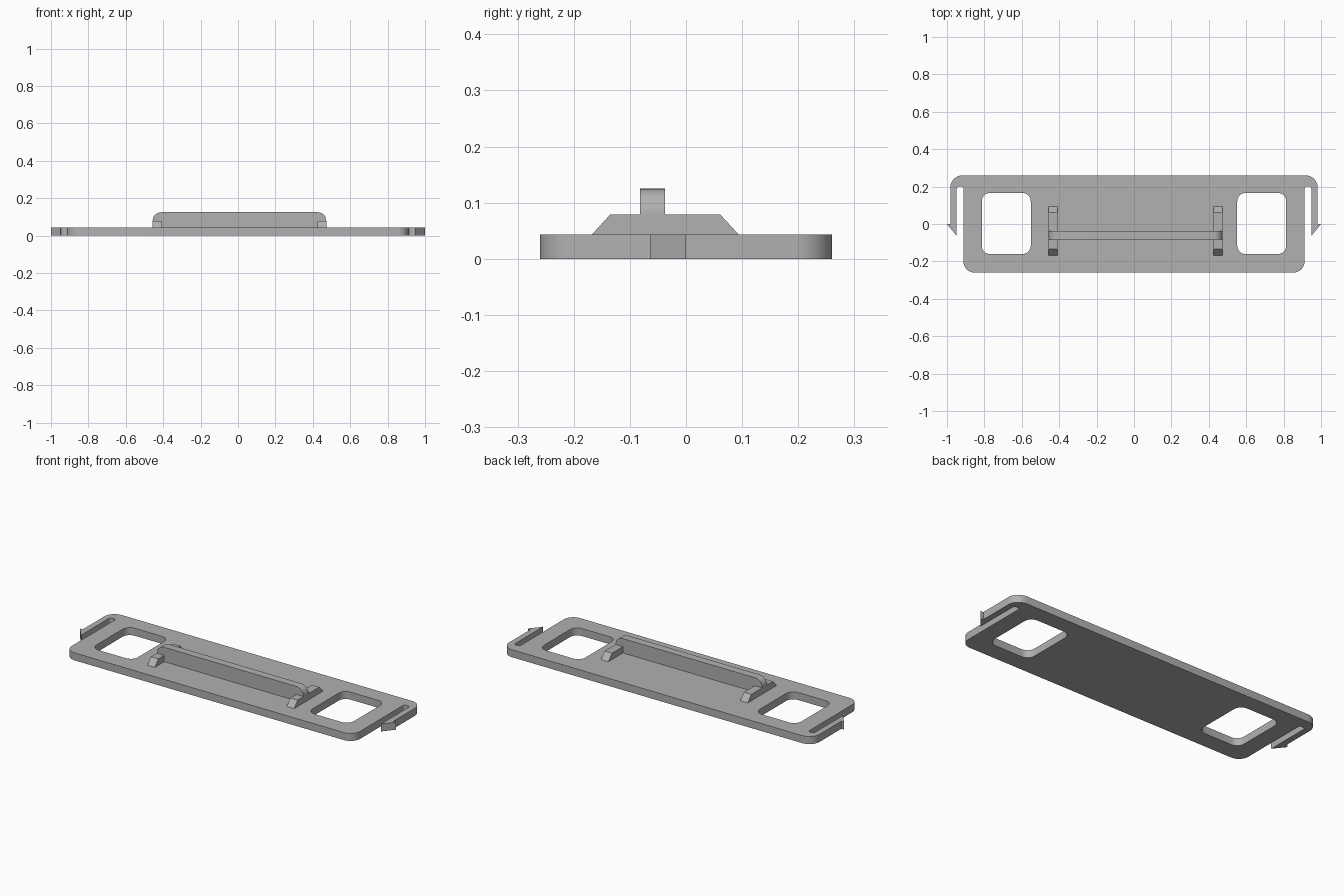
import bpy
import bmesh
import math
from mathutils import Matrix, Vector

cube = bpy.data.objects.get("Cube")
if cube:
    bpy.data.objects.remove(cube, do_unlink=True)

grey = bpy.data.materials.new("matte_grey")
grey.use_nodes = True
colour = (0.44, 0.44, 0.44, 1)
grey.diffuse_color = colour
grey.node_tree.nodes["Principled BSDF"].inputs["Base Color"].default_value = colour


def rounded(points, steps=8):
    """Turn (x, y, radius) corners into a loop with arcs at the corners."""
    loop = []
    for i, (x, y, r) in enumerate(points):
        p = Vector((x, y))
        if r == 0:
            loop.append(p)
            continue
        a = (Vector(points[i - 1][:2]) - p).normalized()
        b = (Vector(points[(i + 1) % len(points)][:2]) - p).normalized()
        centre = p + (a + b) * r        # all rounded corners are square
        for k in range(steps + 1):
            t = k / steps * math.pi / 2
            loop.append(centre - b * r * math.cos(t) - a * r * math.sin(t))
    return loop


def prism(name, loops, depth, matrix=Matrix()):
    """Extrude an outline, with optional holes, into a solid part."""
    bm = bmesh.new()
    edges = []
    for loop in loops:
        verts = [bm.verts.new((p[0], p[1], 0)) for p in loop]
        edges += [bm.edges.new((verts[i - 1], verts[i])) for i in range(len(verts))]
    bmesh.ops.triangle_fill(bm, edges=edges, use_beauty=True, normal=(0, 0, 1))
    top = bmesh.ops.extrude_face_region(bm, geom=bm.faces[:])["geom"]
    bmesh.ops.translate(bm, vec=(0, 0, depth),
                        verts=[g for g in top if isinstance(g, bmesh.types.BMVert)])
    bmesh.ops.transform(bm, matrix=matrix, verts=bm.verts[:])
    bmesh.ops.recalc_face_normals(bm, faces=bm.faces[:])
    mesh = bpy.data.meshes.new(name)
    bm.to_mesh(mesh)
    bm.free()
    mesh.materials.append(grey)
    obj = bpy.data.objects.new(name, mesh)
    bpy.context.collection.objects.link(obj)
    bpy.ops.object.select_all(action='DESELECT')
    obj.select_set(True)
    bpy.context.view_layer.objects.active = obj
    bpy.ops.object.shade_smooth_by_angle(angle=math.radians(30))
    return obj


# Base plate with a barbed spring arm on each side and two windows
thick = 0.043
right_half = [(0.912, -0.26, 0.06), (0.912, 0.2, 0.012), (0.948, 0.2, 0.012),
              (0.948, -0.064, 0), (1, 0, 0), (0.982, 0, 0), (0.982, 0.26, 0.065)]
left_half = [(-x, y, r) for x, y, r in reversed(right_half)]
loops = [rounded(right_half + left_half)]
for side in (-1, 1):
    inner, outer = side * 0.552, side * 0.814
    loops.append(rounded([(inner, -0.161, 0.045), (outer, -0.161, 0.045),
                          (outer, 0.166, 0.045), (inner, 0.166, 0.045)]))
prism("base_plate", loops, thick)

# Grip bar, drawn in x and z and extruded along y
stand = Matrix.Translation((0, -0.037, 0)) @ Matrix.Rotation(math.pi / 2, 4, 'X')
grip = rounded([(-0.456, thick, 0), (0.472, thick, 0),
                (0.472, 0.125, 0.045), (-0.456, 0.125, 0.045)])
prism("grip_bar", [grip], 0.045, stand)

# Sloped feet at both ends of the grip, drawn in y and z and extruded along x
foot = [(-0.168, thick), (0.094, thick), (0.061, 0.079), (-0.135, 0.079)]
to_side = Matrix(((0, 0, 1, 0), (1, 0, 0, 0), (0, 1, 0, 0), (0, 0, 0, 1)))
for name, x in (("right_foot", -0.456), ("left_foot", 0.425)):
    prism(name, [foot], 0.047, Matrix.Translation((x, 0, 0)) @ to_side)
